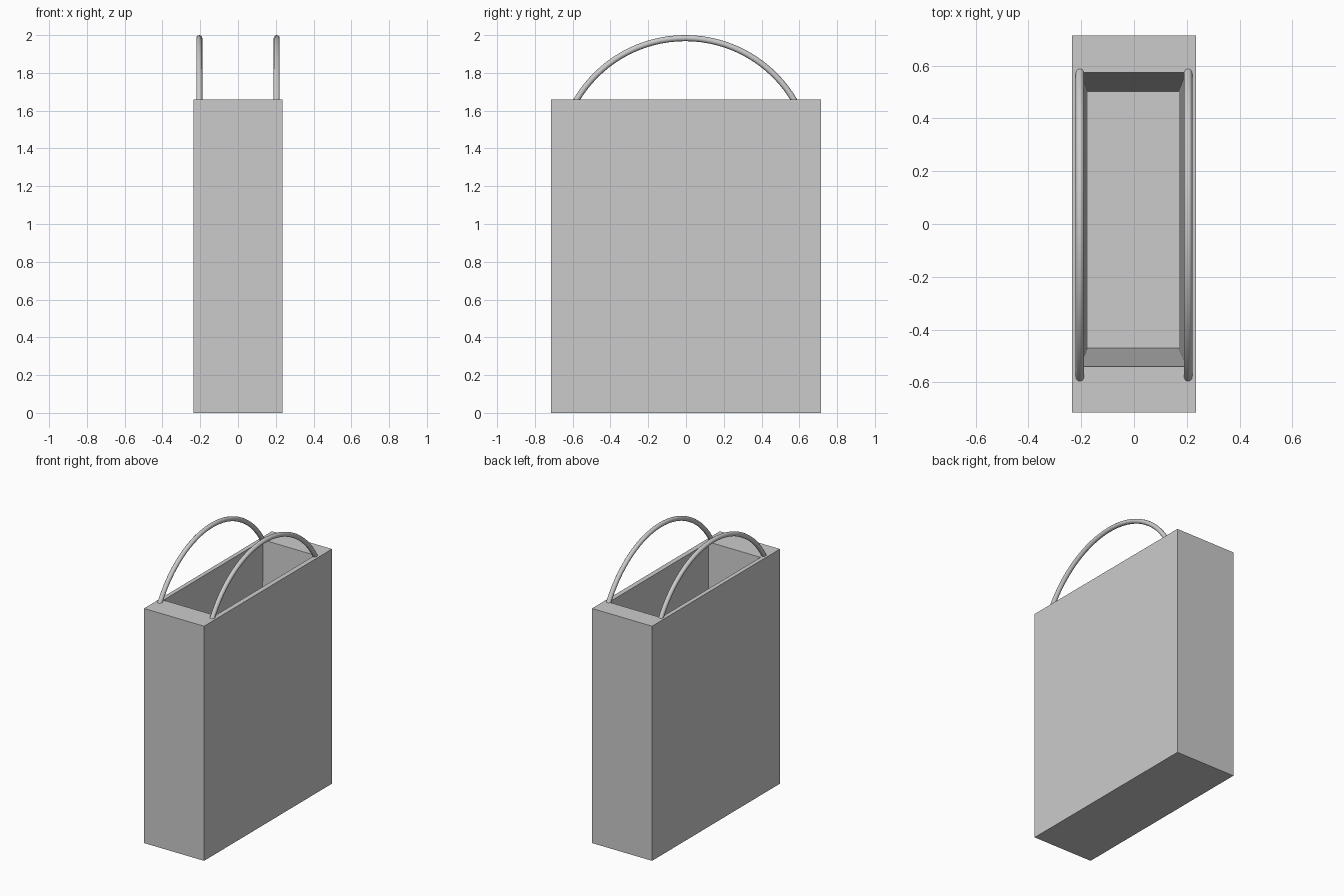
import bpy, bmesh, math

if "Cube" in bpy.data.objects:
    bpy.data.objects.remove(bpy.data.objects["Cube"], do_unlink=True)

grey = bpy.data.materials.new("plain_grey")
grey.use_nodes = True
colour = (0.6, 0.6, 0.6, 1)
grey.diffuse_color = colour
grey.node_tree.nodes["Principled BSDF"].inputs["Base Color"].default_value = colour


def add_object(name, bm):
    bmesh.ops.recalc_face_normals(bm, faces=bm.faces)
    mesh = bpy.data.meshes.new(name)
    bm.to_mesh(mesh)
    bm.free()
    mesh.materials.append(grey)
    obj = bpy.data.objects.new(name, mesh)
    bpy.context.collection.objects.link(obj)
    return obj


def loft(bm, rings):
    """Skin consecutive rings of points and cap both ends."""
    rings = [[bm.verts.new(p) for p in ring] for ring in rings]
    for a, b in zip(rings, rings[1:]):
        n = len(a)
        for i in range(n):
            j = (i + 1) % n
            bm.faces.new((a[i], a[j], b[j], b[i]))
    bm.faces.new(rings[0])
    bm.faces.new(rings[-1])


def rectangle(x0, x1, y0, y1, z):
    return [(x0, y0, z), (x1, y0, z), (x1, y1, z), (x0, y1, z)]


# Bag body: outer walls, flat rim, tapered cavity and floor
TOP = 1.66
bm = bmesh.new()
loft(bm, [
    rectangle(-0.235, 0.235, -0.715, 0.715, 0),
    rectangle(-0.235, 0.235, -0.715, 0.715, TOP),
    rectangle(-0.205, 0.2, -0.54, 0.575, TOP),
    rectangle(-0.176, 0.17, -0.47, 0.503, 0.06),
])
add_object("bag_body", bm)


# Handles: round tubes bent in a circular arc, ends sunk into the rim
def add_handle(name, x, radius=0.67, tube=0.016, steps=32, sides=12):
    centre_y, centre_z = -0.004, 2 - tube - radius
    half = math.acos((TOP - 0.01 - centre_z) / radius)
    rings = []
    for s in range(steps + 1):
        a = half * (2 * s / steps - 1)
        ring = []
        for k in range(sides):
            t = math.tau * k / sides
            r = radius + tube * math.cos(t)
            ring.append((x + tube * math.sin(t),
                         centre_y + r * math.sin(a),
                         centre_z + r * math.cos(a)))
        rings.append(ring)
    bm = bmesh.new()
    loft(bm, rings)
    handle = add_object(name, bm)
    bpy.ops.object.select_all(action="DESELECT")
    handle.select_set(True)
    bpy.context.view_layer.objects.active = handle
    bpy.ops.object.shade_smooth_by_angle(angle=math.radians(40))


add_handle("left_handle", 0.205)
add_handle("right_handle", -0.205)
